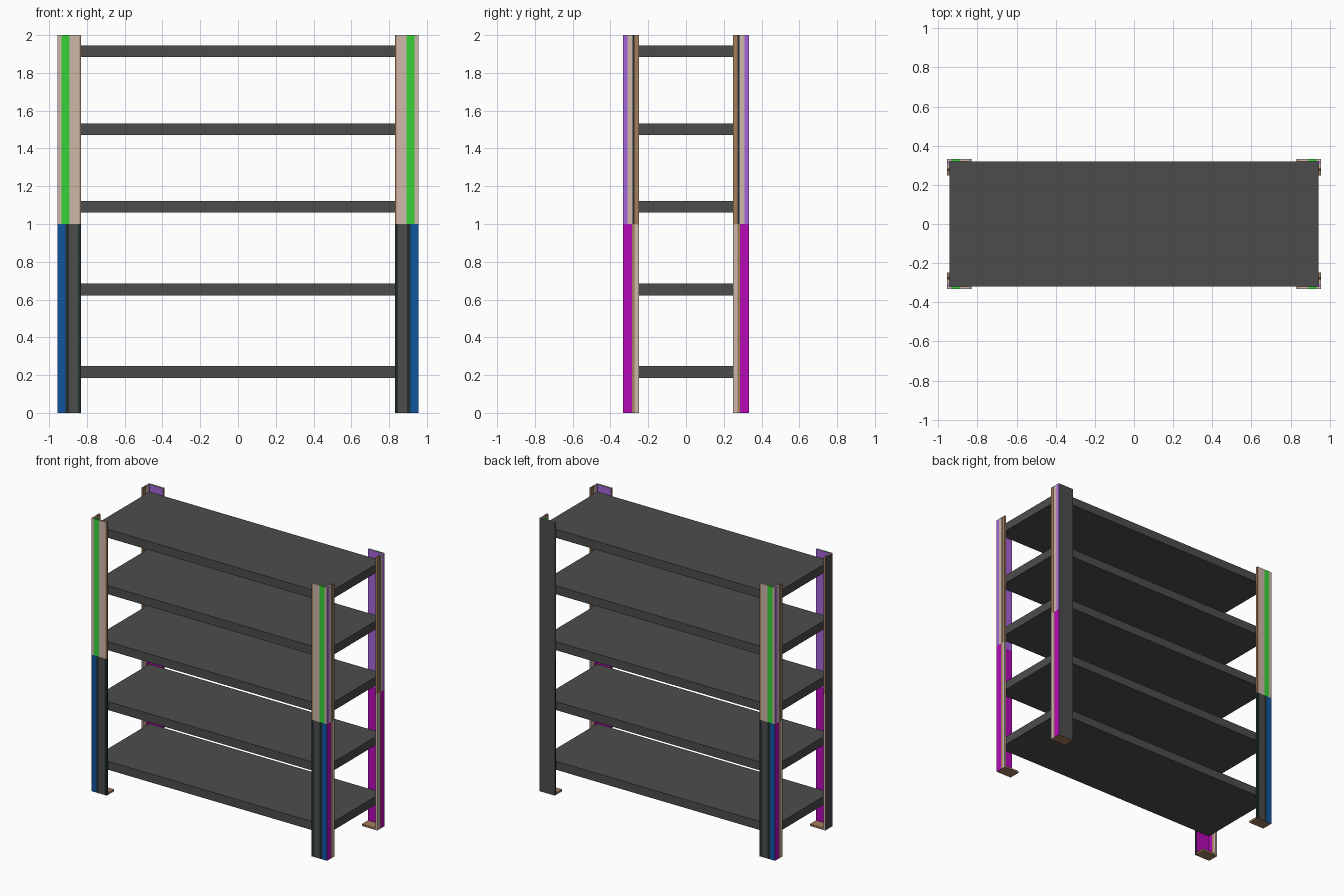
import bpy, bmesh
from mathutils import Matrix, Vector

if "Cube" in bpy.data.objects:
    bpy.data.objects.remove(bpy.data.objects["Cube"])

# Flat colours
COLOURS = {
    "dark_grey": (0.073, 0.073, 0.073),
    "beige": (0.62, 0.48, 0.41),
    "green": (0.04, 0.65, 0.04),
    "blue": (0.005, 0.09, 0.35),
    "magenta": (0.47, 0.003, 0.48),
    "purple": (0.38, 0.13, 0.70),
    "brown": (0.38, 0.21, 0.11),
    "dark_teal": (0.015, 0.026, 0.025),
}
NAMES = list(COLOURS)
MATS = []
for name, rgb in COLOURS.items():
    m = bpy.data.materials.new(name)
    m.diffuse_color = (*rgb, 1)
    m.use_nodes = True
    m.node_tree.nodes["Principled BSDF"].inputs["Base Color"].default_value = m.diffuse_color
    MATS.append(m)

X, Y, T = 0.955, 0.333, 0.013      # outer corner of the posts, sheet thickness
WIDE, NARROW = 0.125, 0.085        # widths of the two post flanges

# Stripes, measured inward from the outer corner: (end of stripe, colour)
WIDE_TOP = [(0.021, "beige"), (0.062, "green"), (0.115, "beige"), (1, "brown")]
WIDE_LOW = [(0.043, "blue"), (0.060, "dark_teal"), (0.108, "dark_grey"), (1, "dark_teal")]
NARROW_TOP = [(0.023, "purple"), (0.050, "beige"), (0.060, "dark_teal"), (1, "brown")]
NARROW_LOW = [(0.046, "magenta"), (0.060, "brown"), (1, "beige")]


def pick(stripes, d):
    return next(c for end, c in stripes if d < end)


def box(bm, lo, hi):
    lo, hi = Vector(lo), Vector(hi)
    mat = Matrix.Translation((lo + hi) / 2) @ Matrix.Diagonal((*(hi - lo), 1))
    bmesh.ops.create_cube(bm, size=1, matrix=mat)


def cut(bm, co, no):
    geom = bm.verts[:] + bm.edges[:] + bm.faces[:]
    bmesh.ops.bisect_plane(bm, geom=geom, plane_co=co, plane_no=no)


def finish(bm, name):
    me = bpy.data.meshes.new(name)
    bm.to_mesh(me)
    bm.free()
    for m in MATS:
        me.materials.append(m)
    ob = bpy.data.objects.new(name, me)
    bpy.context.collection.objects.link(ob)
    return ob


def post(name, sx, sy, plain_wide, plain_narrow):
    """Striped angle post; plain flags leave that outer face grey."""
    bm = bmesh.new()
    box(bm, (0, 0, 0), (WIDE, T, 2))
    box(bm, (0, T, 0), (T, NARROW, 2))
    cut(bm, (0, 0, 1), (0, 0, 1))
    for d in {s[0] for s in WIDE_TOP + WIDE_LOW if s[0] < 1}:
        cut(bm, (d, 0, 0), (1, 0, 0))
    for d in {s[0] for s in NARROW_TOP + NARROW_LOW if s[0] < 1}:
        cut(bm, (0, d, 0), (0, 1, 0))
    for f in bm.faces:
        c, n = f.calc_center_median(), f.normal
        top = c.z > 1
        on_wide = c.y < T and not (n.x < -0.5)
        if on_wide:
            col = pick(WIDE_TOP if top else WIDE_LOW, c.x)
            if plain_wide and n.y < -0.5:
                col = "dark_grey"
        else:
            col = pick(NARROW_TOP if top else NARROW_LOW, c.y)
            if plain_narrow and n.x < -0.5:
                col = "dark_grey"
        if n.z < -0.5:
            col = "brown"
        f.material_index = NAMES.index(col)
    # Move to the corner, mirrored as needed
    for v in bm.verts:
        v.co = (sx * (X - v.co.x), sy * (Y - v.co.y), v.co.z)
    if sx * sy < 0:
        bmesh.ops.reverse_faces(bm, faces=bm.faces[:])
    finish(bm, name)


def block(name, lo, hi, colour):
    bm = bmesh.new()
    box(bm, lo, hi)
    for f in bm.faces:
        f.material_index = NAMES.index(colour)
    finish(bm, name)


# Corner posts and foot plates
CORNERS = [
    ("front_left", -1, -1, False, True),
    ("front_right", 1, -1, False, False),
    ("back_right", 1, 1, True, False),
    ("back_left", -1, 1, False, False),
]
for label, sx, sy, pw, pn in CORNERS:
    post(label + "_post", sx, sy, pw, pn)
    xs = sorted((sx * (X - T), sx * (X - WIDE)))
    ys = sorted((sy * (Y - T), sy * (Y - NARROW)))
    block(label + "_foot", (xs[0], ys[0], 0), (xs[1], ys[1], 0.014), "brown")

# Shelves
for i, z in enumerate((0.185, 0.622, 1.06, 1.47, 1.883)):
    block(f"shelf_{i + 1}", (-X + T, -Y + T, z), (X - T, Y - T, z + 0.062), "dark_grey")
